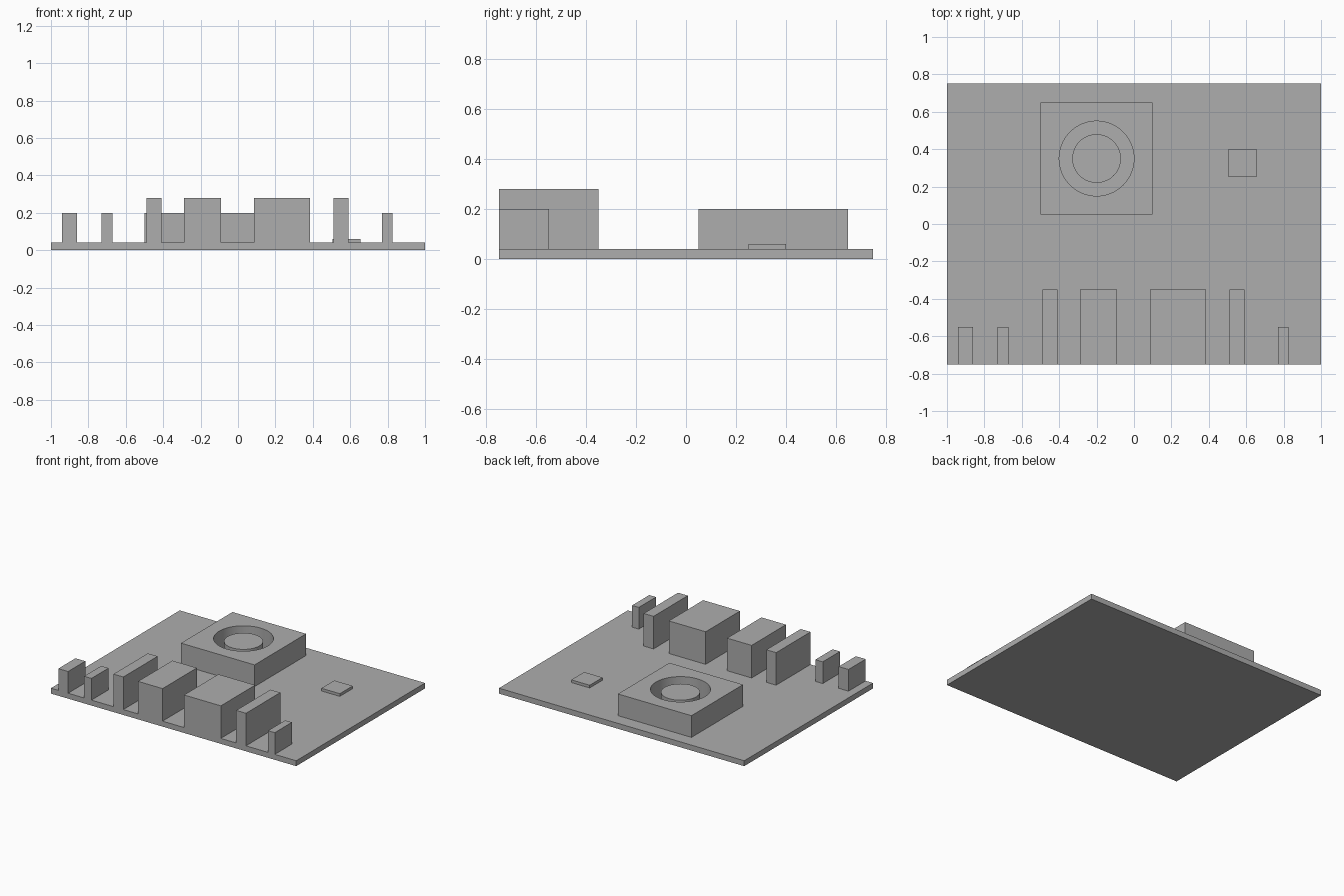
import bpy
import bmesh
from math import cos, sin, radians, pi

if "Cube" in bpy.data.objects:
    bpy.data.objects.remove(bpy.data.objects["Cube"], do_unlink=True)

GREY = (0.42, 0.42, 0.42, 1)
grey = bpy.data.materials.new("plain grey")
grey.use_nodes = True
grey.diffuse_color = GREY
grey.node_tree.nodes["Principled BSDF"].inputs["Base Color"].default_value = GREY

BOARD_TOP = 0.04
FRONT = -0.75


def add_object(name, bm):
    bmesh.ops.recalc_face_normals(bm, faces=bm.faces)
    mesh = bpy.data.meshes.new(name)
    bm.to_mesh(mesh)
    bm.free()
    mesh.materials.append(grey)
    obj = bpy.data.objects.new(name, mesh)
    bpy.context.collection.objects.link(obj)
    return obj


def box(name, xs, ys, zs):
    bm = bmesh.new()
    bmesh.ops.create_cube(bm, size=1)
    for v in bm.verts:
        for axis, (low, high) in enumerate((xs, ys, zs)):
            v.co[axis] = low if v.co[axis] < 0 else high
    return add_object(name, bm)


def smooth(obj):
    bpy.ops.object.select_all(action="DESELECT")
    obj.select_set(True)
    bpy.context.view_layer.objects.active = obj
    bpy.ops.object.shade_smooth_by_angle(angle=radians(30))


# Circuit board and small chip
box("board", (-1, 1), (FRONT, -FRONT), (0, BOARD_TOP))
box("chip", (0.505, 0.655), (0.25, 0.40), (BOARD_TOP, 0.06))

# Tall and short sockets along the front edge
tall = [(-0.49, -0.41), (-0.29, -0.09), (0.085, 0.385), (0.51, 0.59)]
short = [(-0.94, -0.86), (-0.73, -0.67), (0.77, 0.825)]
for kind, spans, back, top in (("tall", tall, -0.35, 0.28), ("short", short, -0.55, 0.20)):
    for i, span in enumerate(spans, 1):
        box(f"{kind}_socket_{i}", span, (FRONT, back), (BOARD_TOP, top))

# Fan frame: square outside, round opening inside
CX, CY, HALF, HOLE, HUB = -0.2, 0.35, 0.3, 0.2, 0.13
FAN_TOP, SEGMENTS = 0.20, 64
bm = bmesh.new()
loops = []
for i in range(SEGMENTS):
    c, s = cos(2 * pi * i / SEGMENTS), sin(2 * pi * i / SEGMENTS)
    square = HALF / max(abs(c), abs(s))
    loops.append([bm.verts.new((CX + r * c, CY + r * s, z)) for r, z in (
        (square, BOARD_TOP), (square, FAN_TOP), (HOLE, FAN_TOP), (HOLE, BOARD_TOP))])
for i, a in enumerate(loops):
    b = loops[(i + 1) % SEGMENTS]
    for j in range(4):
        k = (j + 1) % 4
        bm.faces.new((a[j], b[j], b[k], a[k]))
smooth(add_object("fan_frame", bm))

# Fan hub, slightly below the frame top
HUB_TOP = 0.18
bm = bmesh.new()
bmesh.ops.create_cone(bm, cap_ends=True, segments=SEGMENTS, radius1=HUB, radius2=HUB,
                      depth=HUB_TOP - BOARD_TOP)
bmesh.ops.translate(bm, verts=bm.verts, vec=(CX, CY, (HUB_TOP + BOARD_TOP) / 2))
smooth(add_object("fan_hub", bm))
